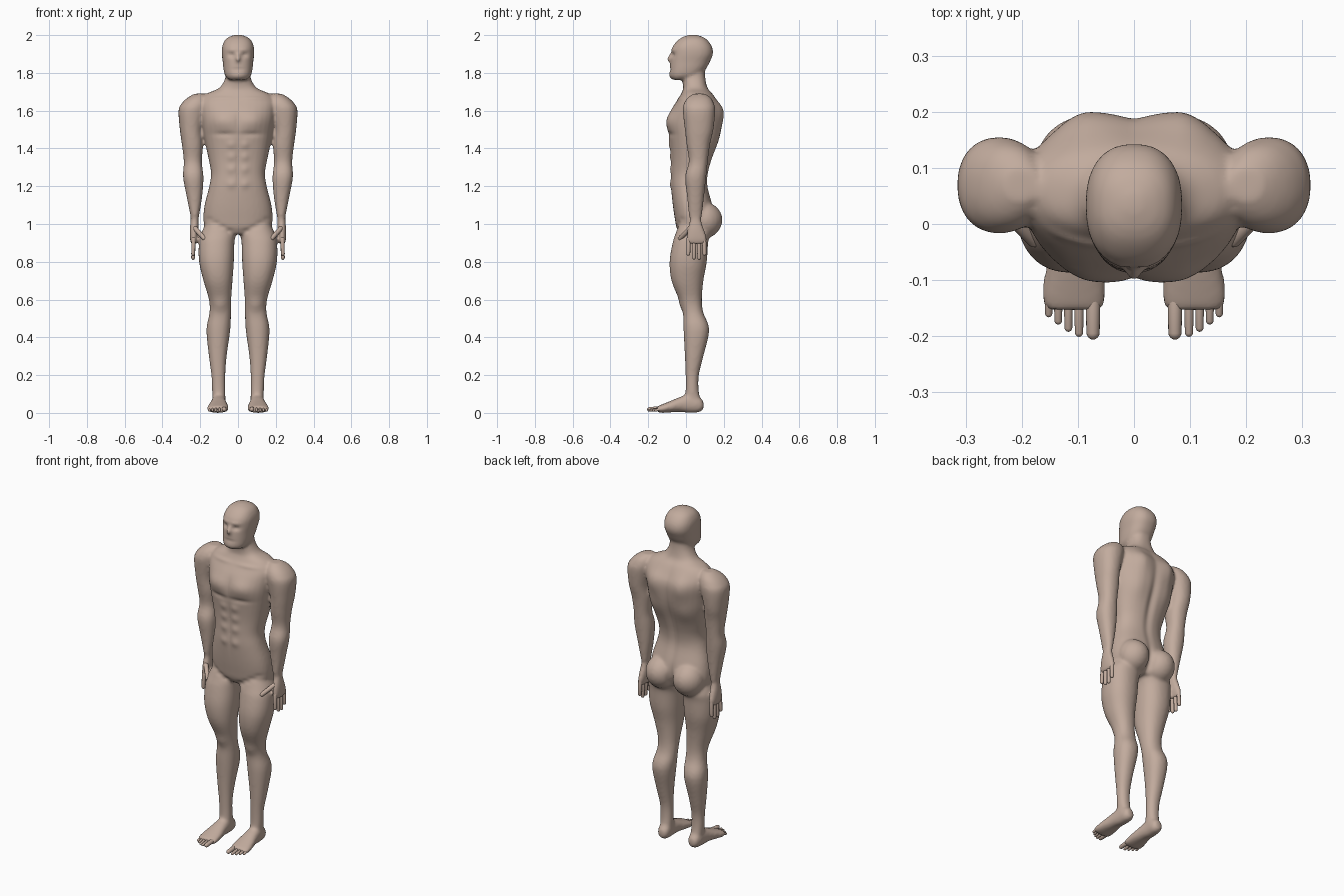
import bpy
import bmesh
import math
from mathutils import Vector, Matrix

default_cube = bpy.data.objects.get("Cube")
if default_cube:
    bpy.data.objects.remove(default_cube, do_unlink=True)

# Single skin colour
skin = bpy.data.materials.new("skin")
skin.use_nodes = True
skin_colour = (0.54, 0.41, 0.34, 1)
skin.diffuse_color = skin_colour
skin.node_tree.nodes["Principled BSDF"].inputs["Base Color"].default_value = skin_colour


def catmull_rom(rows, steps=4):
    """Smoothly interpolate between neighbouring section rows."""
    result = []
    last = len(rows) - 1
    for index in range(last):
        before, start = rows[max(index - 1, 0)], rows[index]
        end, after = rows[index + 1], rows[min(index + 2, last)]
        for step in range(steps):
            t = step / steps
            result.append([
                0.5 * (2*b + t * (c - a) + t*t * (2*a - 5*b + 4*c - d) + t**3 * (3*b - a - 3*c + d))
                for a, b, c, d in zip(before, start, end, after)])
    result.append(rows[last])
    return result


def loft(bm, rows, side=1, along="z", power=2.2, segments=32):
    """Skin rows of (position, centre x, half width, low, high) along an axis."""
    rings = []
    for position, centre, half_width, low, high in catmull_rom(rows):
        ring = []
        for segment in range(segments):
            angle = math.tau * segment / segments
            c, s = math.cos(angle), math.sin(angle)
            x = side * (centre + half_width * math.copysign(abs(c) ** (2 / power), c))
            depth = (low + high) / 2 + (high - low) / 2 * math.copysign(abs(s) ** (2 / power), s)
            ring.append(bm.verts.new((x, depth, position) if along == "z" else (x, position, depth)))
        rings.append(ring)
    for lower, upper in zip(rings, rings[1:]):
        for i in range(segments):
            j = (i + 1) % segments
            bm.faces.new((lower[i], lower[j], upper[j], upper[i]))
    bm.faces.new(rings[0])
    bm.faces.new(rings[-1])


def ellipsoid(bm, centre, radii):
    matrix = Matrix.Translation(centre) @ Matrix.Diagonal((*radii, 1))
    bmesh.ops.create_uvsphere(bm, u_segments=24, v_segments=16, radius=1, matrix=matrix)


def capsule(bm, start, end, radius, side=1):
    """Rounded rod between two points, slightly tapered to its tip."""
    start = Vector((start[0] * side, start[1], start[2]))
    end = Vector((end[0] * side, end[1], end[2]))
    direction = end - start
    turn = direction.to_track_quat("Z", "Y")
    ball = bmesh.ops.create_uvsphere(bm, u_segments=16, v_segments=13, radius=radius)
    for vert in ball["verts"]:
        local = vert.co.copy()
        if local.z > 0:
            local.x, local.y = local.x * 0.88, local.y * 0.88
            local.z += direction.length - radius
        vert.co = start + turn @ local


def finish(bm, name):
    bmesh.ops.recalc_face_normals(bm, faces=bm.faces)
    mesh = bpy.data.meshes.new(name)
    bm.to_mesh(mesh)
    bm.free()
    mesh.materials.append(skin)
    mesh.shade_smooth()
    part = bpy.data.objects.new(name, mesh)
    bpy.context.collection.objects.link(part)
    return part


torso = [(.945, .07, -.03, .1), (.98, .165, -.05, .13), (1.02, .183, -.058, .15),
         (1.1, .177, -.07, .14), (1.2, .152, -.08, .115), (1.27, .143, -.08, .118),
         (1.35, .157, -.08, .14), (1.45, .178, -.09, .175), (1.53, .19, -.1, .19),
         (1.6, .2, -.08, .19), (1.65, .2, -.05, .165), (1.69, .165, -.025, .14),
         (1.72, .1, -.015, .115), (1.77, .068, -.02, .103), (1.82, .06, -.02, .1)]
head = [(1.763, .045, -.07, 0), (1.785, .068, -.086, .07), (1.82, .077, -.085, .105),
        (1.86, .081, -.083, .127), (1.9, .086, -.078, .143), (1.94, .084, -.07, .137),
        (1.975, .068, -.04, .112), (1.993, .042, -.01, .083), (2.002, .012, .025, .05)]
arm = [(1.69, .2, .03, .04, .1), (1.67, .215, .05, .01, .13), (1.64, .228, .069, -.01, .147),
       (1.6, .241, .074, -.017, .155), (1.5, .248, .06, -.006, .145), (1.42, .241, .056, .003, .127),
       (1.33, .239, .048, .015, .115), (1.25, .237, .054, -.005, .107), (1.15, .231, .042, .005, .096),
       (1.05, .229, .024, .015, .085), (1.02, .23, .021, .02, .08), (.97, .232, .023, .008, .096),
       (.92, .235, .019, .002, .112), (.895, .235, .013, .007, .105)]
leg = [(1.02, .1, .06, -.03, .1), (.95, .105, .091, -.055, .125), (.9, .113, .094, -.071, .117),
       (.8, .114, .092, -.087, .11), (.7, .106, .077, -.077, .092), (.6, .095, .059, -.037, .084),
       (.53, .094, .057, -.016, .092), (.44, .104, .063, -.013, .123), (.3, .107, .047, -.006, .092),
       (.2, .104, .037, -.002, .068), (.12, .102, .035, -.002, .067), (.06, .1, .034, -.01, .08)]
foot = [(.093, .1, .018, .02, .06), (.07, .1, .034, .004, .085), (.02, .102, .037, 0, .1),
        (-.03, .103, .043, .005, .085), (-.08, .105, .053, .003, .064),
        (-.13, .107, .058, 0, .044), (-.153, .106, .05, .006, .034)]

# Body volumes, limbs repeated on both sides
body_mesh = bmesh.new()
loft(body_mesh, [(z, 0, width, front, back) for z, width, front, back in torso], power=2.35)
loft(body_mesh, [(z, 0, width, front, back) for z, width, front, back in head], power=2.35)
capsule(body_mesh, (0, -.066, 1.905), (0, -.098, 1.862), .014)
for side in (1, -1):
    loft(body_mesh, arm, side)
    loft(body_mesh, leg, side)
    loft(body_mesh, foot, side, along="y")
    ellipsoid(body_mesh, (side * .09, .1, 1.02), (.088, .087, .095))
body = finish(body_mesh, "body")

# Fuse the volumes into one soft skin
fuse = body.modifiers.new("fuse", "REMESH")
fuse.mode = "VOXEL"
fuse.voxel_size = 0.008
soften = body.modifiers.new("soften", "SMOOTH")
soften.factor = 0.5
soften.iterations = 8
graph = bpy.context.evaluated_depsgraph_get()
fused = bpy.data.meshes.new_from_object(body.evaluated_get(graph))
body.modifiers.clear()
body.data = fused

# Muscles and creases: centre, reach, height along the surface normal
relief = {
    "pectoral": ((.08, -.09, 1.55), (.06, .05, .045), .012),
    "breastbone": ((0, -.1, 1.54), (.015, .05, .06), -.005),
    "under_chest": ((.07, -.09, 1.475), (.06, .05, .014), -.006),
    "belly_line": ((0, -.08, 1.3), (.009, .05, .12), -.005),
    "shoulder_blade": ((.09, .19, 1.59), (.05, .06, .08), .016),
    "lower_lat": ((.1, .17, 1.43), (.05, .07, .07), .008),
    "spine": ((0, .16, 1.36), (.022, .09, .24), -.012),
    "buttock_cleft": ((0, .17, 1), (.016, .09, .07), -.022),
    "buttock": ((.085, .18, 1.03), (.06, .05, .06), .006),
    "eye_socket": ((.036, -.075, 1.895), (.02, .03, .012), -.01),
    "brow": ((.03, -.075, 1.922), (.03, .03, .009), .004),
    "mouth": ((0, -.085, 1.818), (.03, .03, .006), -.004),
    "chin": ((0, -.085, 1.785), (.025, .03, .015), .004),
    "kneecap": ((.095, -.025, .57), (.03, .03, .035), .006),
    "collarbone": ((.09, -.04, 1.665), (.07, .04, .01), .004),
}
for row, height in enumerate((1.42, 1.355, 1.29, 1.21)):
    relief[f"abdominal_{row}"] = ((.036, -.08, height), (.022, .04, .022), .006)
for step in range(4):
    relief[f"groin_crease_{step}"] = ((.05 + step * .035, -.05, .965 + step * .02), (.022, .05, .012), -.004)

# Read all points and normals first, then write the sculpted points in one go
points = [tuple(vert.co) for vert in fused.vertices]
normals = [tuple(entry.vector) for entry in fused.vertex_normals]
sculpted = []
for (x, y, z), (nx, ny, nz) in zip(points, normals):
    push = 0
    for (cx, cy, cz), (rx, ry, rz), height in relief.values():
        if abs(z - cz) < 3 * rz:
            push += height * math.exp(
                -((abs(x) - cx) / rx) ** 2 - ((y - cy) / ry) ** 2 - ((z - cz) / rz) ** 2)
    sculpted += (x + nx * push, y + ny * push, max(z + nz * push, 0))
fused.vertices.foreach_set("co", sculpted)
fused.update()
fused.shade_smooth()

# Fingers, thumb and toes for each side
finger_tips = ((.012, .832), (.042, .812), (.07, .81), (.098, .832))
toe_tips = ((.073, -.206, .0135), (.098, -.201, .0085), (.117, -.192, .008),
            (.135, -.179, .0078), (.152, -.166, .0075))
for side, label in ((1, "left"), (-1, "right")):
    hand = bmesh.new()
    for y, tip in finger_tips:
        capsule(hand, (.235, .055 + (y - .055) * .95, .92), (.238, y, tip), .0115, side)
    capsule(hand, (.226, .02, .975), (.172, -.037, .917), .0135, side)
    finish(hand, f"{label}_fingers")
    toes = bmesh.new()
    for x, tip, radius in toe_tips:
        capsule(toes, (x, -.125, .024), (x, tip, radius + .004), radius, side)
    finish(toes, f"{label}_toes")
